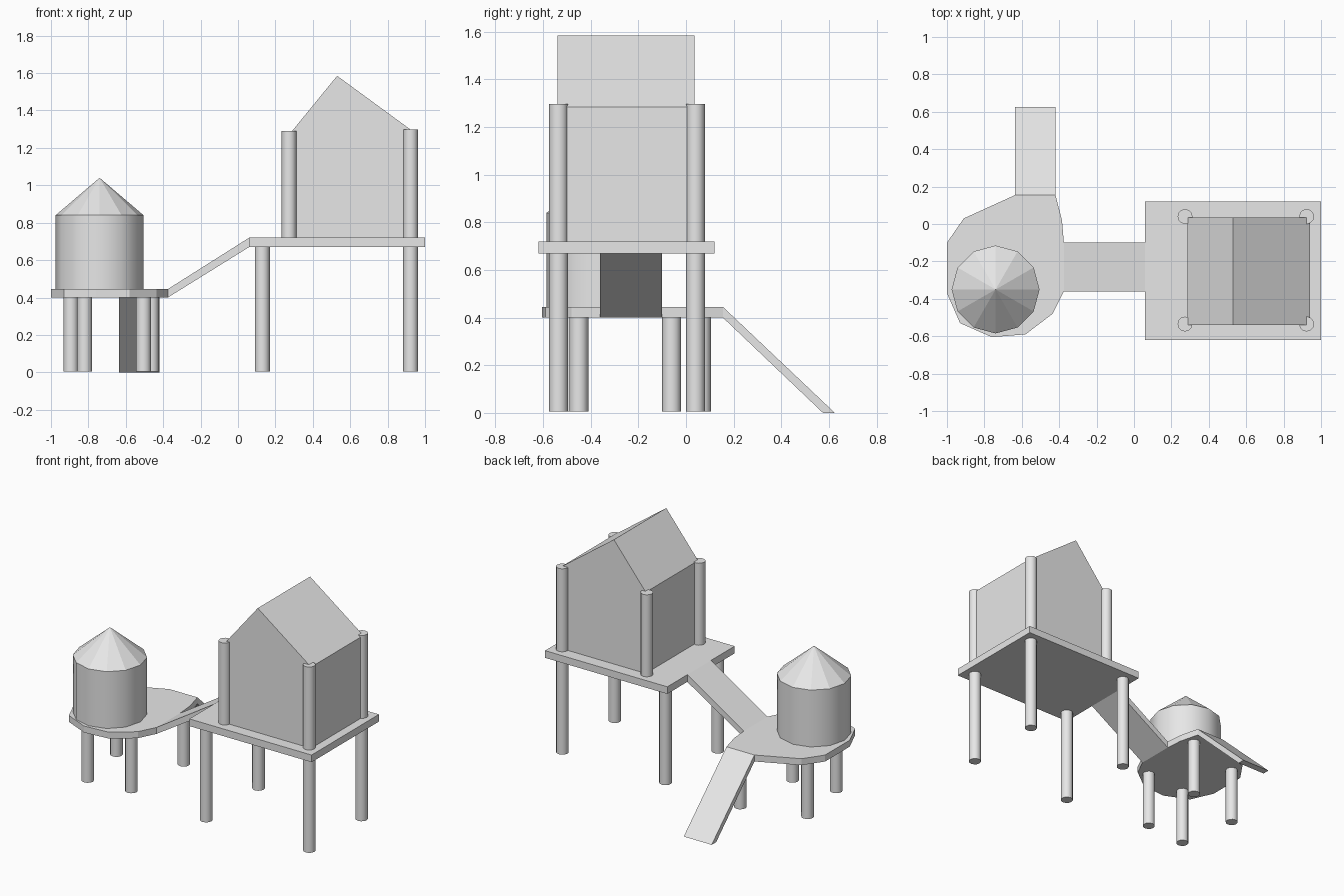
import bpy
import bmesh
from mathutils import Vector

cube = bpy.data.objects.get("Cube")
if cube:
    bpy.data.objects.remove(cube, do_unlink=True)

grey = bpy.data.materials.new("plain grey")
grey.use_nodes = True
colour = (0.8, 0.8, 0.8, 1.0)
grey.diffuse_color = colour
grey.node_tree.nodes["Principled BSDF"].inputs["Base Color"].default_value = colour


def finish(name, bm):
    bmesh.ops.recalc_face_normals(bm, faces=bm.faces)
    mesh = bpy.data.meshes.new(name)
    bm.to_mesh(mesh)
    bm.free()
    mesh.materials.append(grey)
    obj = bpy.data.objects.new(name, mesh)
    bpy.context.collection.objects.link(obj)
    return obj


def prism(name, profile, axis, start, end):
    """Extrude a 2D profile along the x, y or z axis."""
    def place(a, b):
        p = [a, b]
        p.insert(axis, start)
        return p
    bm = bmesh.new()
    face = bm.faces.new([bm.verts.new(place(a, b)) for a, b in profile])
    move = Vector((0, 0, 0))
    move[axis] = end - start
    new = bmesh.ops.extrude_face_region(bm, geom=[face])["geom"]
    bmesh.ops.translate(bm, vec=move,
                        verts=[v for v in new if isinstance(v, bmesh.types.BMVert)])
    # close the starting end if the extrusion removed it
    loose = [e for e in bm.edges if e.is_boundary]
    if loose:
        bmesh.ops.contextual_create(bm, geom=loose)
    return finish(name, bm)


def round_part(name, x, y, bottom, top, radius, tip=None, sides=12):
    """Upright cylinder, or a cone when tip is given."""
    bm = bmesh.new()
    bmesh.ops.create_cone(bm, cap_ends=True, segments=sides, radius1=radius,
                          radius2=radius if tip is None else tip,
                          depth=top - bottom)
    bmesh.ops.translate(bm, vec=(x, y, (bottom + top) / 2), verts=bm.verts)
    obj = finish(name, bm)
    if tip is None:
        for face in obj.data.polygons:
            face.use_smooth = abs(face.normal.z) < 0.5
    return obj


def rectangle(a0, a1, b0, b1):
    return [(a0, b0), (a1, b0), (a1, b1), (a0, b1)]


# High deck and house
prism("house_deck", rectangle(0.06, 1.0, -0.62, 0.12), 2, 0.67, 0.72)
prism("house", [(0.285, 0.715), (0.94, 0.715), (0.94, 1.285),
                (0.53, 1.585), (0.285, 1.285)], 1, -0.54, 0.035)

# House posts: left ones run full height, right ones are split by the deck
for side, y in (("front", -0.535), ("back", 0.04)):
    round_part(side + "_left_post", 0.923, y, 0.005, 1.297, 0.04)
    round_part(side + "_right_lower_post", 0.13, y, 0.005, 0.69, 0.04)
    round_part(side + "_right_upper_post", 0.273, y, 0.69, 1.29, 0.04)

# Low rounded deck
outline = [(-1, -0.1), (-0.91, 0.03), (-0.635, 0.155), (-0.42, 0.155),
           (-0.385, 0.02), (-0.375, -0.1), (-0.375, -0.36), (-0.435, -0.48),
           (-0.58, -0.59), (-0.76, -0.605), (-0.93, -0.53), (-1, -0.37)]
prism("tower_deck", outline, 2, 0.4, 0.445)
for i, (x, y) in enumerate([(-0.82, -0.48), (-0.505, -0.45),
                            (-0.893, -0.06), (-0.463, 0.065)]):
    round_part("tower_deck_post_%d" % (i + 1), x, y, 0.005, 0.42, 0.04)

# Round tower with a faceted cone roof
round_part("tower", -0.74, -0.35, 0.44, 0.84, 0.235)
round_part("tower_roof", -0.74, -0.35, 0.84, 1.04, 0.235, tip=0)

# Sloping bridge between the decks, and ramp to the ground
prism("bridge", [(-0.375, 0.4), (0.06, 0.67), (0.06, 0.72), (-0.375, 0.445)],
      1, -0.36, -0.1)
prism("ramp", [(0.155, 0.4), (0.575, 0), (0.625, 0), (0.155, 0.445)],
      0, -0.635, -0.42)
